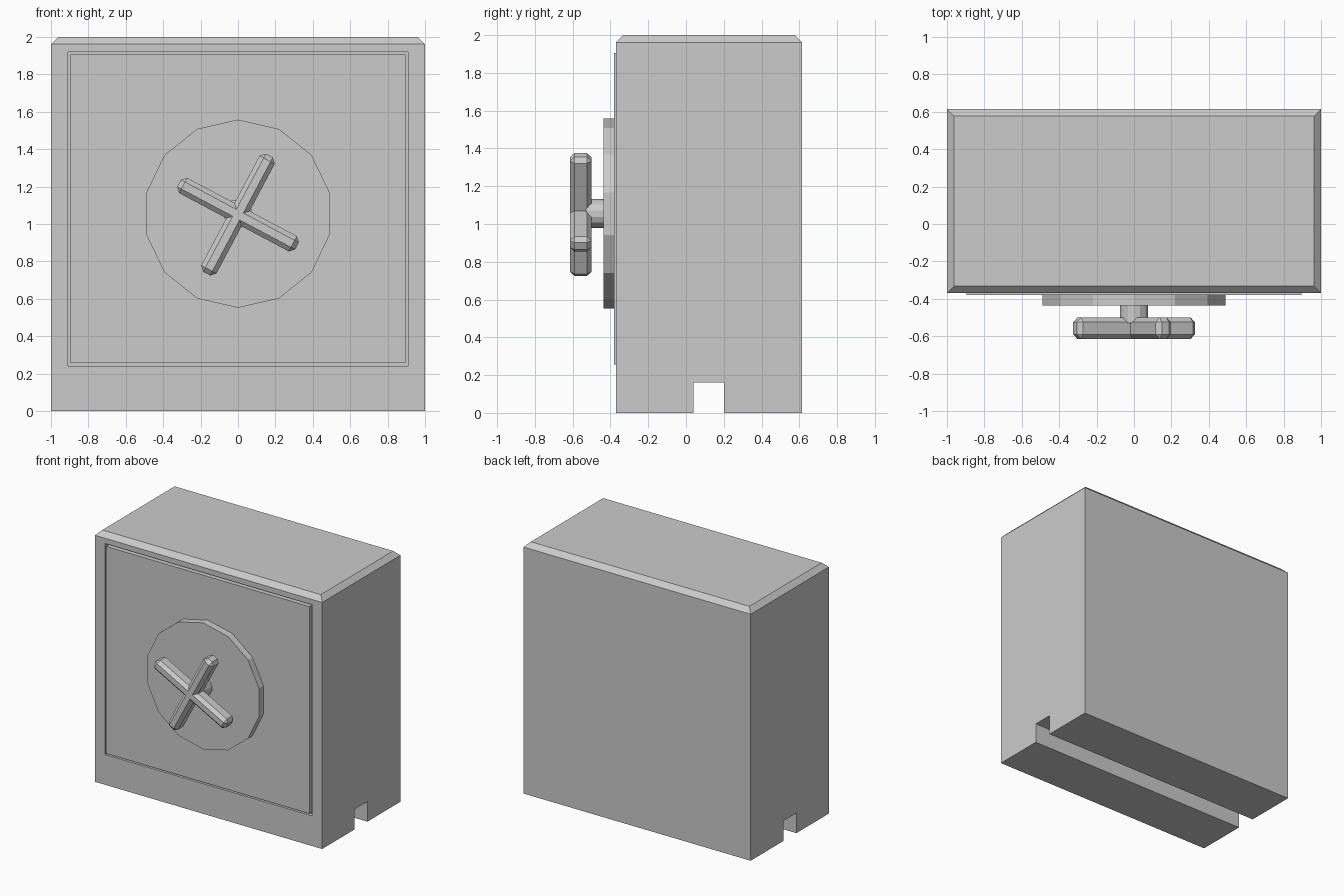
import bpy, bmesh
from math import radians, pi
from mathutils import Matrix, Vector

if "Cube" in bpy.data.objects:
    bpy.data.objects.remove(bpy.data.objects["Cube"])

DIAL_Z = 1.055


def finish(name, bm):
    bmesh.ops.recalc_face_normals(bm, faces=bm.faces[:])
    mesh = bpy.data.meshes.new(name)
    bm.to_mesh(mesh)
    bm.free()
    ob = bpy.data.objects.new(name, mesh)
    bpy.context.collection.objects.link(ob)
    return ob


def box(name, lo, hi, bevel=0.0, matrix=None):
    lo, hi = Vector(lo), Vector(hi)
    bm = bmesh.new()
    bmesh.ops.create_cube(bm, size=1)
    bmesh.ops.scale(bm, vec=hi - lo, verts=bm.verts)
    bmesh.ops.translate(bm, vec=(lo + hi) / 2, verts=bm.verts)
    if bevel:
        bmesh.ops.bevel(bm, geom=bm.edges[:], offset=bevel, segments=1, affect='EDGES')
    if matrix:
        bm.transform(matrix)
    return finish(name, bm)


def disc(name, radius, sides, y0, y1):
    # Cylinder along y with a vertex pointing straight up
    bm = bmesh.new()
    bmesh.ops.create_cone(bm, cap_ends=True, segments=sides, radius1=radius,
                          radius2=radius, depth=abs(y1 - y0))
    bm.transform(Matrix.Translation((0, (y0 + y1) / 2, DIAL_Z)) @ Matrix.Rotation(pi / 2, 4, 'X'))
    return finish(name, bm)


def boolean(ob, other, operation):
    mod = ob.modifiers.new(operation.title(), 'BOOLEAN')
    mod.operation = operation
    mod.solver = 'EXACT'
    mod.object = other
    other.hide_render = True
    other.hide_viewport = True


# Safe body: side profile with the slot underneath, extruded across x
profile = [(-0.37, 0), (0.04, 0), (0.04, 0.16), (0.20, 0.16), (0.20, 0),
           (0.615, 0), (0.615, 2), (-0.37, 2)]
bm = bmesh.new()
side = bm.faces.new([bm.verts.new((-1, y, z)) for y, z in profile])
ext = bmesh.ops.extrude_face_region(bm, geom=[side])
bmesh.ops.translate(bm, vec=(2, 0, 0),
                    verts=[g for g in ext['geom'] if isinstance(g, bmesh.types.BMVert)])
bmesh.ops.recalc_face_normals(bm, faces=bm.faces[:])
top_edges = [e for e in bm.edges if all(v.co.z > 1.99 for v in e.verts)]
bmesh.ops.bevel(bm, geom=top_edges, offset=0.038, segments=1, affect='EDGES')
body = finish("safe_body", bm)

# Shallow door recess and the door panel, leaving a thin gap around it
recess = box("door_recess_cutter", (-0.91, -0.45, 0.24), (0.91, -0.34, 1.92))
boolean(body, recess, 'DIFFERENCE')
box("door_panel", (-0.895, -0.38, 0.257), (0.895, -0.34, 1.905))

# Round plate and spindle
disc("dial_plate", 0.503, 14, -0.437, -0.378)
disc("handle_spindle", 0.077, 14, -0.53, -0.435)

# Four-armed handle: two crossed bevelled bars
bars = []
for name, angle in (("cross_handle", 28), ("cross_handle_bar", 118)):
    place = Matrix.Translation((0, -0.5575, DIAL_Z - 0.005)) @ Matrix.Rotation(radians(angle), 4, 'Y')
    bars.append(box(name, (-0.357, -0.0575, -0.046), (0.357, 0.0575, 0.046), 0.025, place))
boolean(bars[0], bars[1], 'UNION')
